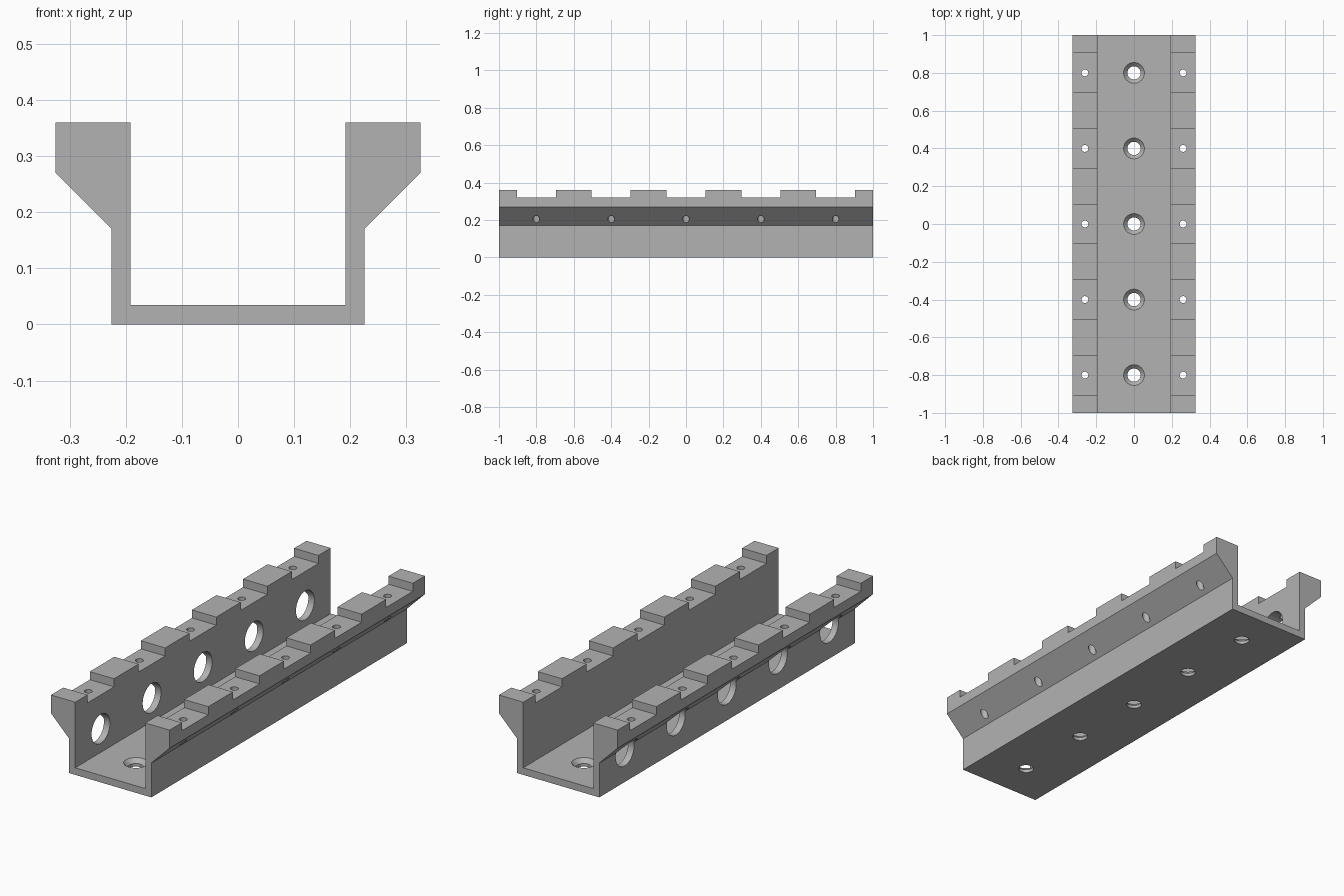
import bpy
import bmesh
from math import pi
from mathutils import Matrix, Vector

cube = bpy.data.objects.get("Cube")
if cube:
    bpy.data.objects.remove(cube, do_unlink=True)

HALF = 1.0
STATIONS = [-0.8, -0.4, 0.0, 0.4, 0.8]

grey = bpy.data.materials.new("grey")
grey.use_nodes = True
colour = (0.45, 0.45, 0.45, 1)
grey.diffuse_color = colour
grey.node_tree.nodes["Principled BSDF"].inputs["Base Color"].default_value = colour


def make_object(name, bm):
    bmesh.ops.recalc_face_normals(bm, faces=bm.faces)
    mesh = bpy.data.meshes.new(name)
    bm.to_mesh(mesh)
    bm.free()
    mesh.materials.append(grey)
    obj = bpy.data.objects.new(name, mesh)
    bpy.context.collection.objects.link(obj)
    return obj


def add_cone(bm, r_start, r_end, depth, centre, rotation=Matrix()):
    bmesh.ops.create_cone(bm, cap_ends=True, segments=40, radius1=r_start,
                          radius2=r_end, depth=depth,
                          matrix=Matrix.Translation(centre) @ rotation)


def add_box(bm, size, centre):
    bmesh.ops.create_cube(bm, size=1, matrix=Matrix.Translation(centre)
                          @ Matrix.Diagonal((*size, 1)))


def cut(target, name, bm):
    cutter = make_object(name, bm)
    cutter.hide_render = True
    cutter.hide_set(True)
    mod = target.modifiers.new(name, 'BOOLEAN')
    mod.operation = 'DIFFERENCE'
    mod.solver = 'EXACT'
    mod.object = cutter
    bpy.context.view_layer.objects.active = target
    bpy.ops.object.modifier_apply(modifier=mod.name)
    bpy.data.objects.remove(cutter, do_unlink=True)


# Channel: mirrored half profile with flared top flanges, extruded lengthwise
half = [(0.225, 0), (0.225, 0.17), (0.325, 0.27), (0.325, 0.36),
        (0.192, 0.36), (0.192, 0.035)]
profile = half + [(-x, z) for x, z in reversed(half)]
bm = bmesh.new()
face = bm.faces.new([bm.verts.new((x, -HALF, z)) for x, z in profile])
ext = bmesh.ops.extrude_face_region(bm, geom=[face])
bmesh.ops.translate(bm, vec=Vector((0, 2 * HALF, 0)),
                    verts=[v for v in ext["geom"] if isinstance(v, bmesh.types.BMVert)])
channel = make_object("channel", bm)

# Notches across both flange tops
bm = bmesh.new()
for y in STATIONS:
    add_box(bm, (1, 0.208, 0.2), (0, y, 0.42))
cut(channel, "notch_cutter", bm)

# Small vertical screw holes through both flanges
bm = bmesh.new()
for y in STATIONS:
    for side in (-1, 1):
        add_cone(bm, 0.018, 0.018, 0.4, (side * 0.26, y, 0.3))
cut(channel, "screw_hole_cutter", bm)

# Through holes in the floor, then their countersinks
bm = bmesh.new()
for y in STATIONS:
    add_cone(bm, 0.035, 0.035, 0.2, (0, y, 0))
cut(channel, "floor_hole_cutter", bm)
bm = bmesh.new()
for y in STATIONS:
    add_cone(bm, 0.035, 0.065, 0.03, (0, y, 0.03))
cut(channel, "countersink_cutter", bm)

# Large access holes through the right wall only
bm = bmesh.new()
for y in STATIONS:
    add_cone(bm, 0.072, 0.072, 0.3, (-0.3, y, 0.152), Matrix.Rotation(pi / 2, 4, 'Y'))
cut(channel, "access_hole_cutter", bm)

# Round hole walls shaded smooth, edges kept sharp
bpy.ops.object.select_all(action='DESELECT')
channel.select_set(True)
bpy.context.view_layer.objects.active = channel
bpy.ops.object.shade_smooth_by_angle(angle=pi / 6)
